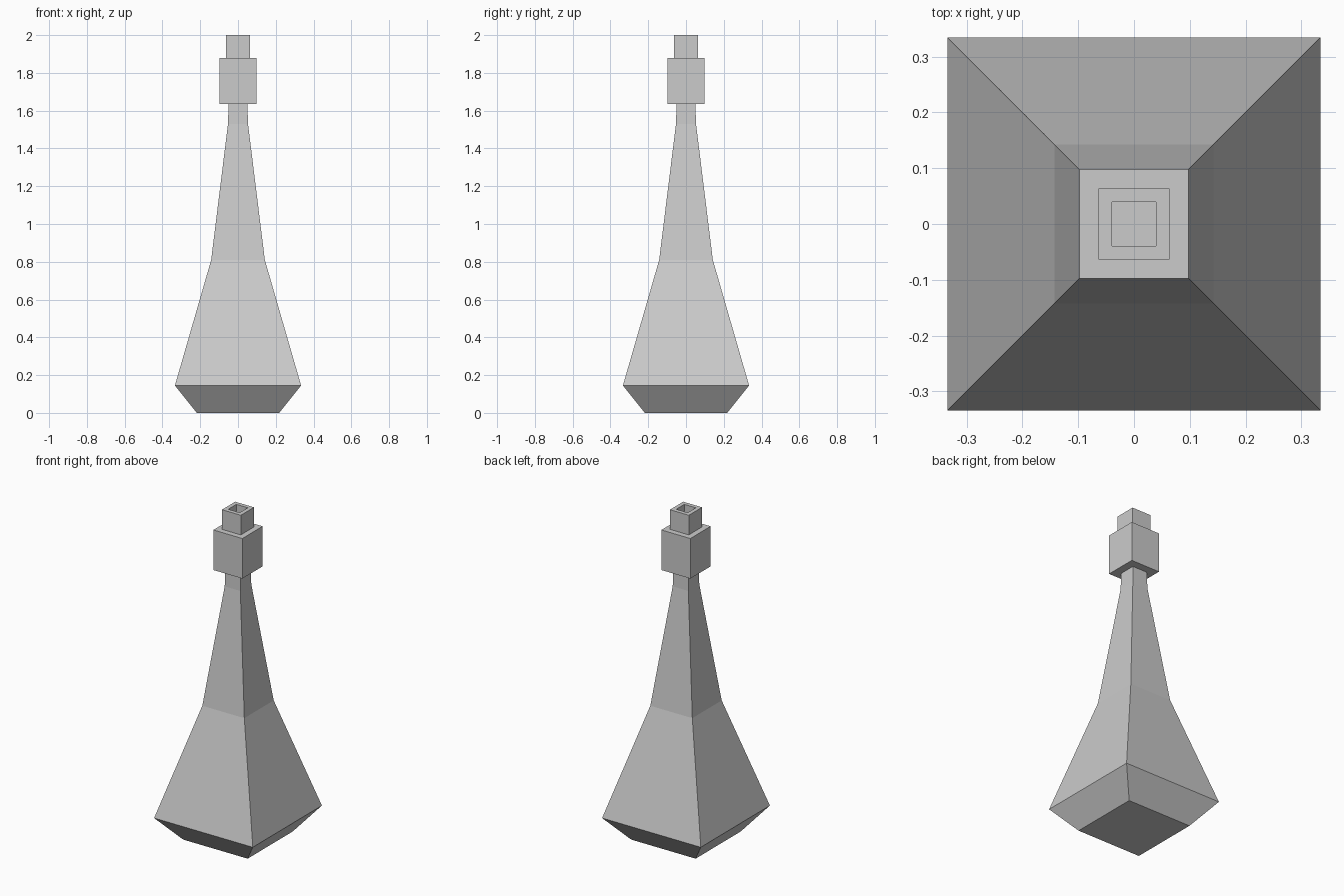
import bpy
import bmesh

if "Cube" in bpy.data.objects:
    bpy.data.objects.remove(bpy.data.objects["Cube"])


def square_lathe(name, profile, cap_bottom=False):
    """Skin square rings given as (half width, height), outer wall going up."""
    bm = bmesh.new()
    rings = [[bm.verts.new((sx * r, sy * r, z))
              for sx, sy in ((-1, -1), (1, -1), (1, 1), (-1, 1))]
             for r, z in profile]
    for low, high in zip(rings, rings[1:]):
        for i in range(4):
            j = (i + 1) % 4
            bm.faces.new((low[i], low[j], high[j], high[i]))
    if cap_bottom:
        bm.faces.new(rings[0][::-1])
    mesh = bpy.data.meshes.new(name)
    bm.to_mesh(mesh)
    bm.free()
    obj = bpy.data.objects.new(name, mesh)
    bpy.context.collection.objects.link(obj)
    return obj


# Tapered flask body with bevelled foot and narrow neck
square_lathe("bottle_body", [(0.218, 0), (0.334, 0.145), (0.142, 0.81),
                             (0.053, 1.53), (0.05, 1.635)], cap_bottom=True)

# Square collar around the neck
square_lathe("collar", [(0.05, 1.635), (0.098, 1.635),
                        (0.098, 1.88), (0.064, 1.88)])

# Hollow mouth: outer wall, rim, and inner wall open into the bottle
square_lathe("mouth", [(0.064, 1.88), (0.064, 2.0),
                       (0.039, 2.0), (0.039, 1.88)])
